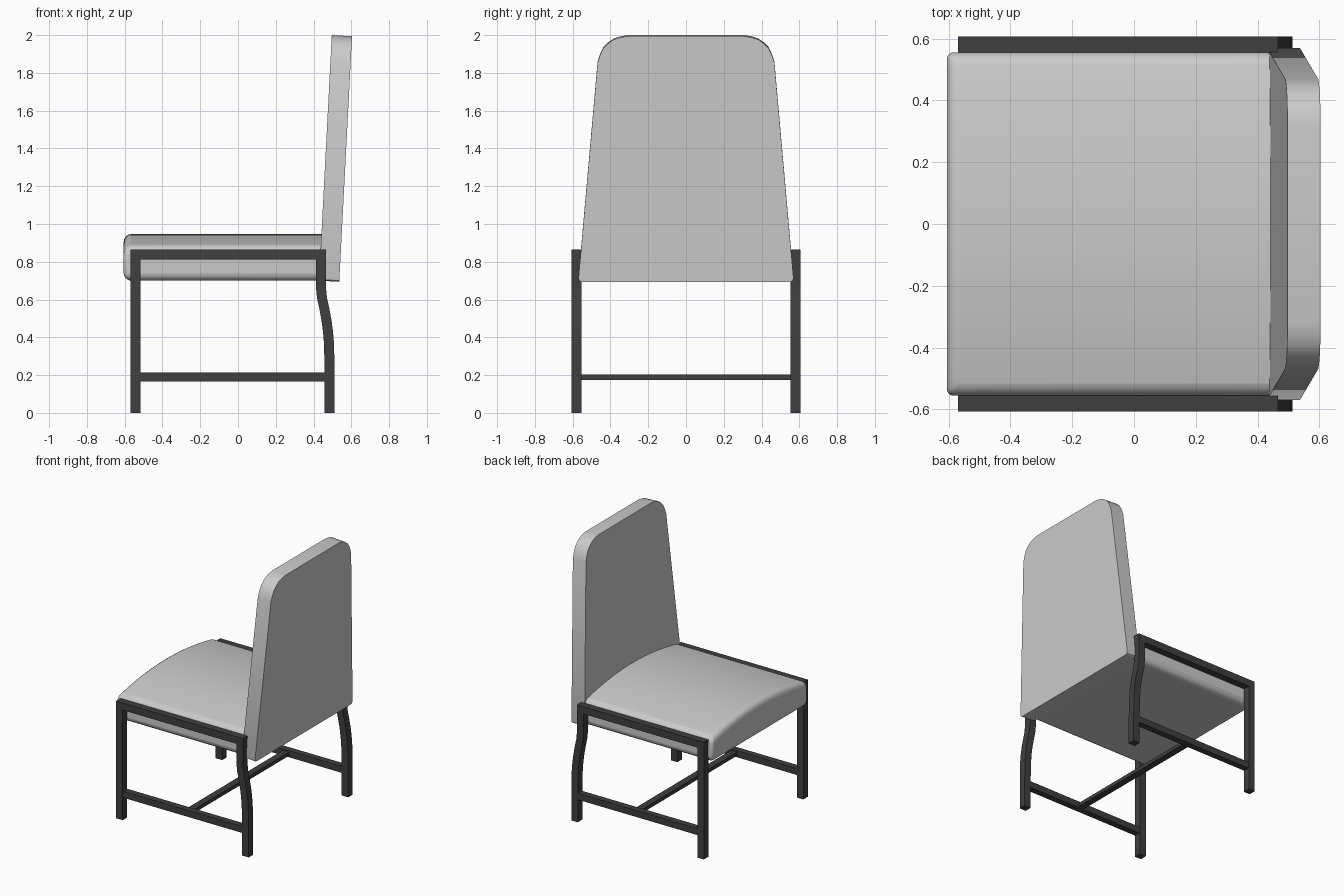
import bpy, bmesh
from mathutils import Vector

if "Cube" in bpy.data.objects:
    bpy.data.objects.remove(bpy.data.objects["Cube"])

dark = bpy.data.materials.new("dark_metal")
dark.diffuse_color = (0.05, 0.05, 0.05, 1)
dark.use_nodes = True
dark.node_tree.nodes["Principled BSDF"].inputs["Base Color"].default_value = dark.diffuse_color


def finish(name, bm, mat=None):
    bmesh.ops.recalc_face_normals(bm, faces=bm.faces)
    me = bpy.data.meshes.new(name)
    bm.to_mesh(me)
    bm.free()
    ob = bpy.data.objects.new(name, me)
    bpy.context.collection.objects.link(ob)
    if mat:
        me.materials.append(mat)
    return ob


def smooth(ob, angle):
    bpy.ops.object.select_all(action='DESELECT')
    ob.select_set(True)
    bpy.context.view_layer.objects.active = ob
    bpy.ops.object.shade_smooth_by_angle(angle=angle)


def prism(name, outline, offset, mat=None):
    """Extrude a closed outline of 3D points along an offset vector."""
    bm = bmesh.new()
    face = bm.faces.new([bm.verts.new(p) for p in outline])
    ext = bmesh.ops.extrude_face_region(bm, geom=[face])
    verts = [g for g in ext["geom"] if isinstance(g, bmesh.types.BMVert)]
    bmesh.ops.translate(bm, verts=verts, vec=Vector(offset))
    return finish(name, bm, mat)


def bar(name, x0, x1, y0, y1, z0, z1):
    pts = [(x0, y0, z0), (x1, y0, z0), (x1, y0, z1), (x0, y0, z1)]
    return prism(name, pts, (0, y1 - y0, 0), dark)


# Side frames: front leg, top rail, curved back leg, stretcher
W = 0.053
leg_path = [(0.413, 0.812), (0.413, 0.66), (0.418, 0.61), (0.43, 0.555), (0.442, 0.49),
            (0.45, 0.43), (0.455, 0.37), (0.459, 0.22), (0.459, 0)]
for side, y in (("right", -0.607), ("left", 0.607 - W)):
    bar(f"front_leg_{side}", -0.57, -0.57 + W, y, y + W, 0, 0.812)
    bar(f"top_rail_{side}", -0.57, 0.413 + W, y, y + W, 0.812, 0.865)
    bar(f"side_stretcher_{side}", -0.52, 0.465, y + 0.003, y + W - 0.003, 0.165, 0.213)
    outline = [(x, y, z) for x, z in leg_path] + [(x + W, y, z) for x, z in reversed(leg_path)]
    prism(f"back_leg_{side}", outline, (0, W, 0), dark)

# Cross stretcher joining both sides
bar("cross_stretcher", -0.025, 0.025, -0.56, 0.56, 0.175, 0.202)

# Seat cushion: crowned across its width, rounded edges
N, HALF = 20, 0.555
outline = [(-0.605, -HALF + 2 * HALF * i / N, 0.882 + 0.065 * (1 - (2 * i / N - 1) ** 2))
           for i in range(N + 1)]
outline += [(-0.605, HALF, 0.70), (-0.605, -HALF, 0.70)]
seat = prism("seat_cushion", outline, (1.055, 0, 0))
bev = seat.data.attributes.new("bevel_weight_edge", 'FLOAT', 'EDGE')
for e in seat.data.edges:
    a, b = (seat.data.vertices[i].co for i in e.vertices)
    along_x = abs(a.x - b.x) > 0.5
    side_edge = along_x and abs(a.y) > 0.55
    vertical = not along_x and abs(a.y - b.y) < 0.001
    if vertical and a.x < 0:
        bev.data[e.index].value = 0.5
    elif side_edge or (not along_x and a.x < 0):
        bev.data[e.index].value = 1.0
mod = seat.modifiers.new("round_edges", 'BEVEL')
mod.limit_method = 'WEIGHT'
mod.width = 0.04
mod.segments = 4
smooth(seat, 0.7)

# Tapered, leaning backrest with rounded top corners
half = [(0.555, 0.70), (0.565, 0.706), (0.569, 0.72), (0.468, 1.86), (0.455, 1.90),
        (0.436, 1.938), (0.412, 1.962), (0.385, 1.981), (0.35, 1.993), (0.31, 2.0)]
full = half + [(-y, z) for y, z in reversed(half)]
back = prism("backrest", [(0.429 + 0.052 * (z - 0.7), y, z) for y, z in full],
             (0.107, 0, -0.006))
smooth(back, 0.5)
